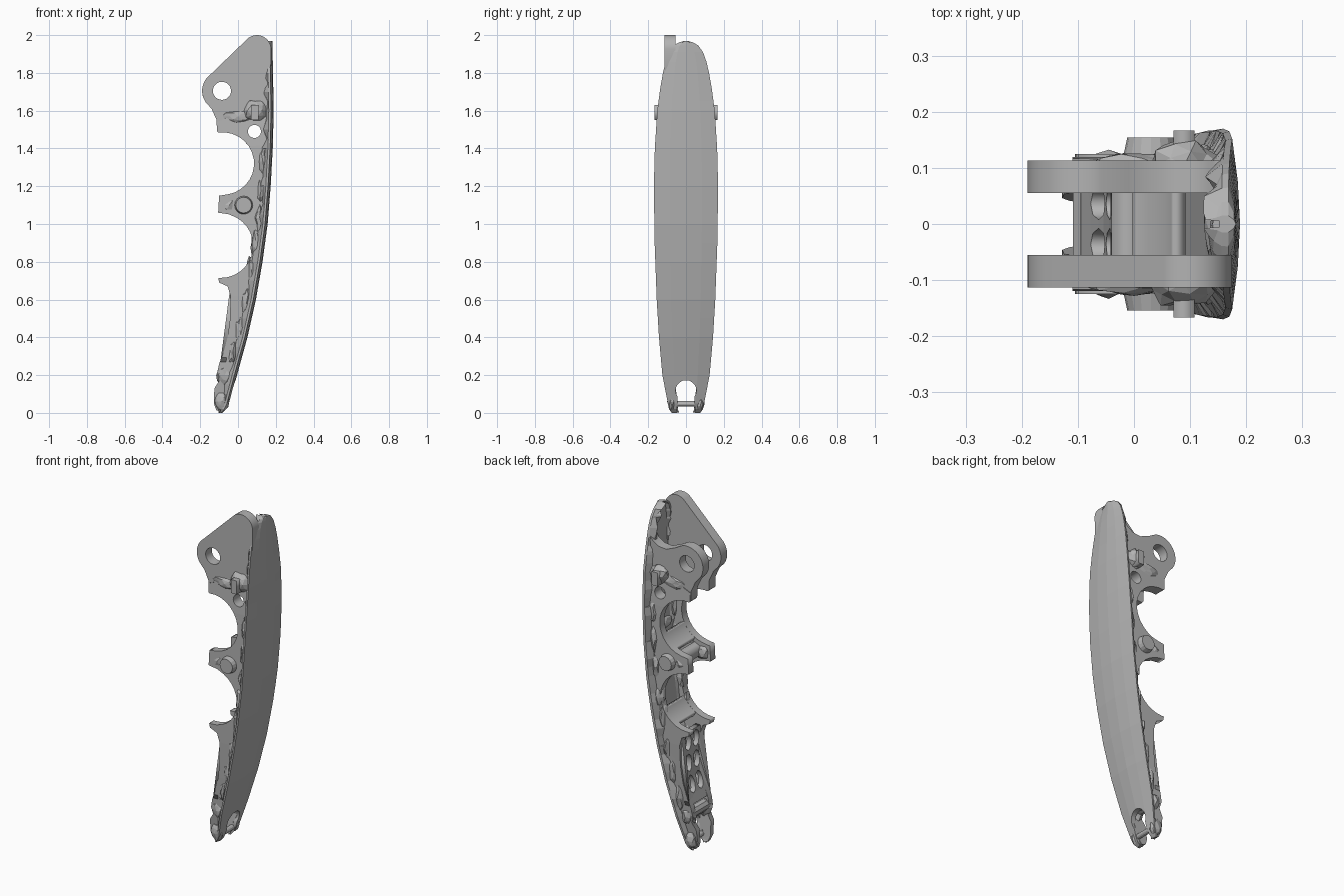
import bpy, bmesh, math, random
from mathutils import Matrix

random.seed(4)
if "Cube" in bpy.data.objects:
    bpy.data.objects.remove(bpy.data.objects["Cube"], do_unlink=True)

grey = bpy.data.materials.new("plain grey metal")
grey.use_nodes = True
COLOUR = (0.45, 0.45, 0.45, 1)
grey.diffuse_color = COLOUR
grey.node_tree.nodes["Principled BSDF"].inputs["Base Color"].default_value = COLOUR


def interp(table, z):
    for (a, u), (b, v) in zip(table, table[1:]):
        if z <= b:
            return u + (v - u) * max(0, z - a) / (b - a)
    return table[-1][1]


# outer curve of the skin and its half width, by height
OUTER = [(0, -.075), (.03, -.05), (.2, -.005), (.4, .05), (.6, .095), (.8, .13),
         (1, .157), (1.2, .173), (1.4, .184), (1.6, .189), (1.97, .182)]
WIDTH = [(0, .075), (.02, .09), (.2, .125), (.4, .143), (.6, .155), (.9, .166), (1.2, .17),
         (1.4, .165), (1.6, .152), (1.72, .136), (1.8, .122), (1.86, .108), (1.91, .09),
         (1.945, .065), (1.96, .04), (1.968, .015)]


def outer(z):
    return interp(OUTER, z)


def width(z):
    return interp(WIDTH, z)


def finish(name, bm):
    bmesh.ops.recalc_face_normals(bm, faces=bm.faces)
    mesh = bpy.data.meshes.new(name)
    bm.to_mesh(mesh)
    bm.free()
    mesh.materials.append(grey)
    obj = bpy.data.objects.new(name, mesh)
    bpy.context.collection.objects.link(obj)
    return obj


def arc(cx, cz, r, a0, a1, n=14):
    steps = [math.radians(a0 + (a1 - a0) * i / n) for i in range(n + 1)]
    return [(cx + r * math.cos(a), cz + r * math.sin(a)) for a in steps]


def prism(name, loops, place):
    """Filled outline with holes, given unit depth; place(u, v, d) maps it to 3D."""
    curve = bpy.data.curves.new(name, "CURVE")
    curve.dimensions, curve.fill_mode, curve.extrude = "2D", "BOTH", .5
    for loop in loops:
        spline = curve.splines.new("POLY")
        spline.points.add(len(loop) - 1)
        for p, (u, v) in zip(spline.points, loop):
            p.co = (u, v, 0, 1)
        spline.use_cyclic_u = True
    temp = bpy.data.objects.new(name, curve)
    mesh = bpy.data.meshes.new_from_object(temp)
    bm = bmesh.new()
    bm.from_mesh(mesh)
    bpy.data.objects.remove(temp)
    bpy.data.curves.remove(curve)
    bpy.data.meshes.remove(mesh)
    bmesh.ops.remove_doubles(bm, verts=bm.verts, dist=1e-5)
    for v in bm.verts:
        v.co = place(v.co.x, v.co.y, v.co.z + .5)
    return finish(name, bm)


def lump(name, x, y, z, size, rough=.15):
    """Irregular cast lump."""
    bm = bmesh.new()
    bmesh.ops.create_icosphere(bm, subdivisions=2, radius=1)
    for v in bm.verts:
        v.co *= 1 + random.uniform(-rough, rough)
        v.co = (x + v.co.x * size[0], y + v.co.y * size[1], z + v.co.z * size[2])
    return finish(name, bm)


def rod(name, x, y0, y1, z, r0, r1, sides=16):
    """Round bar along y, radius r0 at y0 and r1 at y1."""
    bm = bmesh.new()
    turn = Matrix.Translation((x, (y0 + y1) / 2, z)) @ Matrix.Rotation(-math.pi / 2, 4, "X")
    bmesh.ops.create_cone(bm, cap_ends=True, segments=sides, radius1=r0, radius2=r1,
                          depth=y1 - y0, matrix=turn)
    return finish(name, bm)


# curved skin with rough inner rails
bm = bmesh.new()
rings = []
heights = sorted({z for z, _ in WIDTH} | {.05 * i for i in range(1, 39)})
for z in heights:
    x, w = outer(z), width(z)
    ring = [(x - .014, w), (x - .004, w * .5), (x, 0), (x - .004, -w * .5), (x - .014, -w)]
    deep = .045 if z > .15 else .03
    for s in (-1, 1):
        j = random.uniform(-.014, .014)
        rail = [(x - .026, w * .98), (x - deep - j, w * .76), (x - deep + j, w * .5),
                (x - .03, w * .36)]
        ring += [(a, s * b) for a, b in (rail if s < 0 else reversed(rail))]
    rings.append([bm.verts.new((a, b, z)) for a, b in ring])
for lo, hi in zip(rings, rings[1:]):
    for i in range(len(lo)):
        k = (i + 1) % len(lo)
        bm.faces.new((lo[i], lo[k], hi[k], hi[i]))
bm.faces.new(rings[0])
bm.faces.new(rings[-1])
skin = finish("outer_skin", bm)

# arched slot through the foot of the skin
arch = arc(0, .118, .055, -35, 215) + [(-.045, .06), (-.05, -.03), (.05, -.03), (.045, .06)]
cutter = prism("slot_cutter", [arch], lambda u, v, d: (.6 * d - .3, u, v))
cutter.hide_render = True
cutter.hide_set(True)
cut = skin.modifiers.new("slot", "BOOLEAN")
cut.object, cut.operation, cut.solver = cutter, "DIFFERENCE", "EXACT"

# side profiles in the xz plane
big_hole = arc(-.085, 1.705, .048, 0, 345, 23)
small_hole = arc(.087, 1.49, .035, 0, 337.5, 15)
ear_base = [(.165, 1.42), (.05, 1.42)] + arc(-.08, 1.32, .165, 48, 98, 6) + [
    (-.112, 1.495), (-.113, 1.55), (-.14, 1.61)]
tall_ear = ear_base + arc(-.085, 1.705, .105, 215, 128) + arc(.1, 1.925, .075, 128, 0)
short_ear = ear_base + arc(-.085, 1.705, .105, 215, 75) + [
    (-.01, 1.78), (.05, 1.755), (.1, 1.76), (.14, 1.785), (.165, 1.825)]
wall = [(outer(z) - .02, z) for z in [.02 + .1 * i for i in range(17)]]
wall += [(.165, 1.64), (.05, 1.62), (-.04, 1.57), (-.11, 1.54), (-.11, 1.49)]
wall += arc(-.08, 1.32, .165, 98, -82) + [(-.1, 1.15), (-.105, 1.06), (-.05, 1.052)]
wall += arc(-.09, .885, .17, 72, -90) + [
    (-.105, .715), (-.1, .69), (-.055, .67), (-.04, .62), (-.042, .5), (-.055, .4), (-.08, .31),
    (-.1, .26), (-.11, .21), (-.1, .17), (-.125, .13), (-.128, .05), (-.115, .015), (-.085, .002)]
pad = [(.07, 1.55), (.108, 1.55), (.108, 1.63), (.07, 1.63)]

for side, s, ear in (("right", -1, tall_ear), ("left", 1, short_ear)):
    prism(side + "_ear", [ear, big_hole, small_hole],
          lambda u, v, d: (u, s * (.055 + .058 * d), v))
    prism(side + "_wall", [wall, small_hole],
          lambda u, v, d: (u, s * min(width(v), .166) * (.48 + .27 * d), v))
    # bosses and cast lumps on the outer faces
    lo, hi = sorted((s * .07, s * .154))
    rod(side + "_middle_boss", .03, lo, hi, 1.1, *((.06, .042) if s > 0 else (.042, .06)))
    prism(side + "_upper_pad", [pad], lambda u, v, d: (u, s * (.1 + .067 * d), v))
    lump(side + "_ear_root", .09, s * .105, 1.6, (.065, .045, .06))
    lump(side + "_ear_gusset", 0, s * .105, 1.57, (.08, .022, .035))
    lump(side + "_middle_lug", -.045, s * .095, 1.1, (.05, .035, .045))
    lump(side + "_foot_boss", -.07, s * .07, .2, (.042, .035, .055))
    lump(side + "_foot", -.085, s * .074, .06, (.038, .024, .05), .08)
    for i in range(8):
        z = .3 + .15 * i
        lump(side + "_rail_lump", outer(z) - .05, s * width(z) * .62,
             z + random.uniform(-.03, .03), (.025, .035, .08), .2)

# notched cradles lining the scallops, and a bridge joining the walls
for name, cx, cz, r in (("upper_cradle", -.08, 1.32, .165), ("lower_cradle", -.09, .885, .17)):
    band = arc(cx, cz, r, -25, -62) + arc(cx, cz, r + .025, -62, -25)
    prism(name, [band], lambda u, v, d: (u, .1 * (2 * d - 1), v))
middle = [(-.04, 1.13), (0, 1.15), (.03, 1.1), (0, 1.065), (-.04, 1.08)]
prism("middle_bridge", [middle], lambda u, v, d: (u, .1 * (2 * d - 1), v))

# lattice web closing the lower channel
windows = []
for row in range(3):
    for c in (-.036, .036):
        hole = arc(0, 0, 1, 0, 315, 7)
        windows.append([(c + .028 * a, .37 + .12 * row + .05 * b) for a, b in hole])
FRONT = [(.25, -.1), (.31, -.08), (.4, -.055), (.5, -.042), (.7, -.04)]
prism("lattice_web", [[(-.1, .27), (.1, .27), (.1, .67), (-.1, .67)]] + windows,
      lambda u, v, d: (interp(FRONT, v) + .03 * d, u, v))

# foot pin, foot crossbar and inner ribs
rod("foot_pin", -.07, -.08, .08, .048, .015, .015, 12)
rod("foot_crossbar", -.075, -.08, .08, .215, .035, .035, 10)
for z in (1.25, 1.45, 1.6):
    lump("inner_rib", outer(z) - .03, 0, z, (.02, .07, .03), .2)
